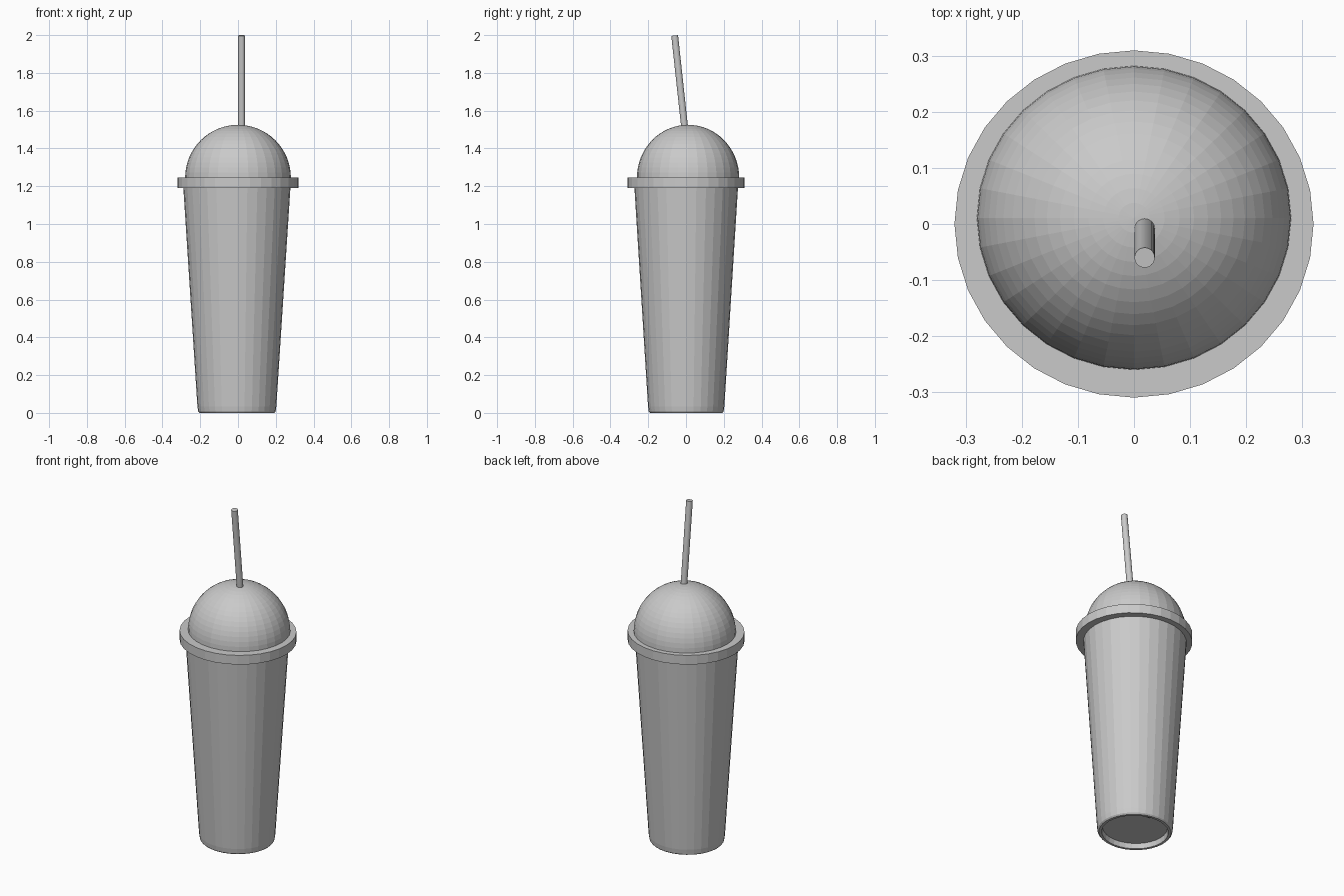
import bpy
import bmesh
import math
from mathutils import Vector

SIDES = 32
DEPTH_SCALE = 0.967      # the whole cup is slightly narrower front to back

cube = bpy.data.objects.get("Cube")
if cube:
    bpy.data.objects.remove(cube, do_unlink=True)

grey = bpy.data.materials.new("plain grey")
grey.use_nodes = True
grey.diffuse_color = (0.588, 0.588, 0.588, 1)
grey.node_tree.nodes["Principled BSDF"].inputs["Base Color"].default_value = grey.diffuse_color


def add_object(name, bm):
    bmesh.ops.recalc_face_normals(bm, faces=bm.faces)
    mesh = bpy.data.meshes.new(name)
    bm.to_mesh(mesh)
    bm.free()
    mesh.materials.append(grey)
    obj = bpy.data.objects.new(name, mesh)
    bpy.context.collection.objects.link(obj)
    return obj


def lathe(name, profile, x=0.0, y=0.0):
    """Turn a (radius, height) profile around a vertical axis."""
    bm = bmesh.new()
    verts = [bm.verts.new((r, 0, z)) for r, z in profile]
    edges = [bm.edges.new(pair) for pair in zip(verts, verts[1:])]
    bmesh.ops.spin(bm, geom=verts + edges, cent=(0, 0, 0), axis=(0, 0, 1),
                   angle=math.tau, steps=SIDES, use_duplicate=False)
    bmesh.ops.remove_doubles(bm, verts=bm.verts, dist=0.0001)
    bmesh.ops.scale(bm, verts=bm.verts, vec=(1, DEPTH_SCALE, 1))
    bmesh.ops.translate(bm, verts=bm.verts, vec=(x, y, 0))
    return add_object(name, bm)


# Tapered cup with a rounded foot and a recessed base
lathe("cup", [(0, 0.03), (0.178, 0.03), (0.183, 0), (0.198, 0), (0.205, 0.008),
              (0.209, 0.035), (0.284, 1.2), (0, 1.2)], x=-0.006, y=0.001)

# Flat collar of the lid
lathe("lid_rim", [(0, 1.19), (0.32, 1.19), (0.32, 1.245), (0, 1.245)])

# Domed lid, a hemisphere standing on the collar
RINGS = 16
DOME_RADIUS = 0.28
dome = [(DOME_RADIUS * math.cos(a), 1.245 + DOME_RADIUS * math.sin(a))
        for a in (math.pi / 2 * i / RINGS for i in range(RINGS + 1))]
lathe("lid_dome", [(DOME_RADIUS, 1.21)] + dome, y=0.011)

# Straw leaning forward, its lower end just showing through the base
top = Vector((0.019, -0.06, 1.998))
bottom = Vector((0.019, 0.154, 0.022))
axis = top - bottom
bm = bmesh.new()
bmesh.ops.create_cone(bm, cap_ends=True, segments=SIDES, radius1=0.018,
                      radius2=0.018, depth=axis.length)
straw = add_object("straw", bm)
straw.location = (top + bottom) / 2
straw.rotation_euler = axis.to_track_quat("Z", "Y").to_euler()
